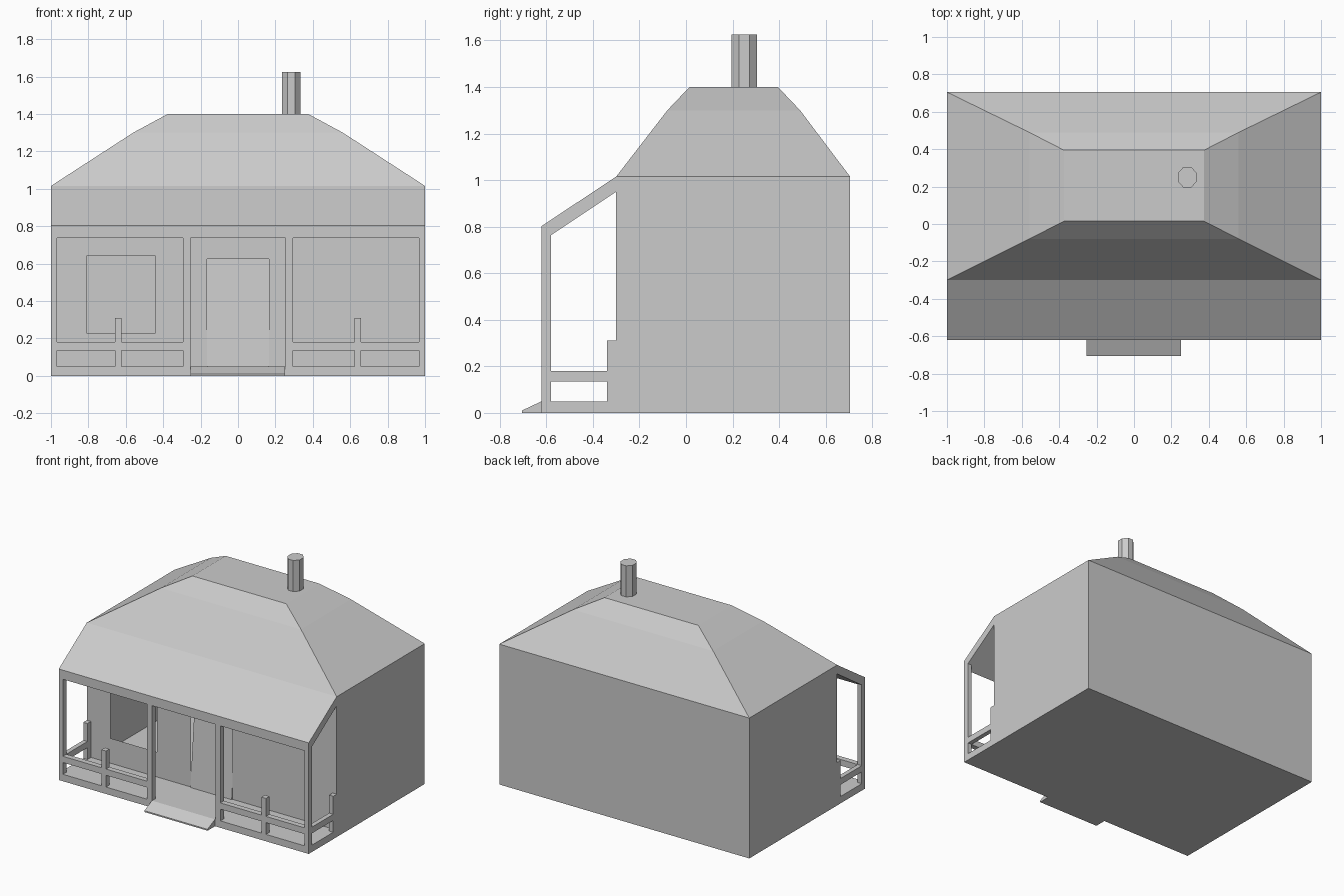
import bpy, bmesh, math

if "Cube" in bpy.data.objects:
    bpy.data.objects.remove(bpy.data.objects["Cube"])


def make(name, verts, faces):
    me = bpy.data.meshes.new(name)
    me.from_pydata(verts, [], faces)
    bm = bmesh.new()
    bm.from_mesh(me)
    bmesh.ops.recalc_face_normals(bm, faces=bm.faces)
    bm.to_mesh(me)
    bm.free()
    ob = bpy.data.objects.new(name, me)
    bpy.context.collection.objects.link(ob)
    return ob


def box(name, x0, x1, y0, y1, z0, z1):
    return extrude_x(name, [(y0, z0), (y1, z0), (y1, z1), (y0, z1)], x0, x1)


def extrude_x(name, profile, x0, x1):
    n = len(profile)
    verts = [(x, y, z) for x in (x0, x1) for y, z in profile]
    faces = [list(range(n)), list(range(n, 2 * n))]
    faces += [[i, (i + 1) % n, n + (i + 1) % n, n + i] for i in range(n)]
    return make(name, verts, faces)


def ring(hx, y0, y1, z):
    return [(-hx, y0, z), (hx, y0, z), (hx, y1, z), (-hx, y1, z)]


FRONT, BACK, EAVE = -0.30, 0.705, 1.015
PORCH, INNER = -0.62, -0.58

# Hollow house: floor, side and back walls, slightly bulging hip roof
verts = (ring(1, FRONT, BACK, 0) + ring(1, FRONT, BACK, EAVE)
         + ring(0.56, -0.08, 0.49, 1.30) + ring(0.375, 0.015, 0.395, 1.40))
faces = [[0, 1, 2, 3], [12, 13, 14, 15]]
for level in range(3):
    for i in range(4):
        if level == 0 and i == 0:
            continue  # the front wall is its own part
        a, b = 4 * level + i, 4 * level + (i + 1) % 4
        faces.append([a, b, b + 4, a + 4])
make("house_shell", verts, faces)

# Front wall around the window and door openings
verts, faces = [], []
for x0, x1, z0, z1 in [(-1, -0.81, 0, EAVE), (-0.81, -0.44, 0, 0.23),
                       (-0.81, -0.44, 0.64, EAVE), (-0.44, -0.165, 0, EAVE),
                       (-0.165, 0.165, 0.625, EAVE), (0.165, 1, 0, EAVE)]:
    k = len(verts)
    verts += [(x0, FRONT, z0), (x1, FRONT, z0), (x1, FRONT, z1), (x0, FRONT, z1)]
    faces.append([k, k + 1, k + 2, k + 3])
make("front_wall", verts, faces)

# Door leaf leaning slightly inwards
extrude_x("door", [(-0.31, 0.03), (-0.27, 0.03), (-0.23, 0.625), (-0.26, 0.625)],
          -0.165, 0.165)

# Porch floor, front ramp and lean-to roof
box("porch_floor", -1, 1, PORCH, FRONT, 0, 0.05)
extrude_x("ramp", [(-0.705, 0), (PORCH, 0), (PORCH, 0.05), (-0.705, 0.01)],
          -0.255, 0.25)
extrude_x("porch_roof", [(PORCH, 0.737), (PORCH, 0.803), (FRONT, EAVE), (FRONT, 0.95)],
          -1, 1)

# Porch posts and railings, mirrored left and right
for s, side in ((-1, "left"), (1, "right")):
    def part(name, a, b, *rest):
        box(side + "_" + name, min(s * a, s * b), max(s * a, s * b), *rest)
    part("corner_post", 0.967, 1, PORCH, INNER, 0.05, 0.77)
    part("door_post", 0.253, 0.293, PORCH, INNER, 0.05, 0.76)
    part("front_rail", 0.293, 0.967, PORCH, INNER, 0.135, 0.18)
    part("short_post", 0.622, 0.658, PORCH, INNER, 0.05, 0.31)
    part("side_rail", 0.967, 1, INNER, FRONT, 0.135, 0.18)
    part("wall_post", 0.967, 1, -0.34, FRONT, 0.05, 0.31)

# Eight-sided chimney
n = 8
outline = [(0.285 + 0.054 * math.cos(math.pi / 8 + i * math.pi / 4),
            0.25 + 0.06 * math.sin(math.pi / 8 + i * math.pi / 4)) for i in range(n)]
make("chimney", [(x, y, z) for z in (1.395, 1.625) for x, y in outline],
     [list(range(n)), list(range(n, 2 * n))]
     + [[i, (i + 1) % n, n + (i + 1) % n, n + i] for i in range(n)])
